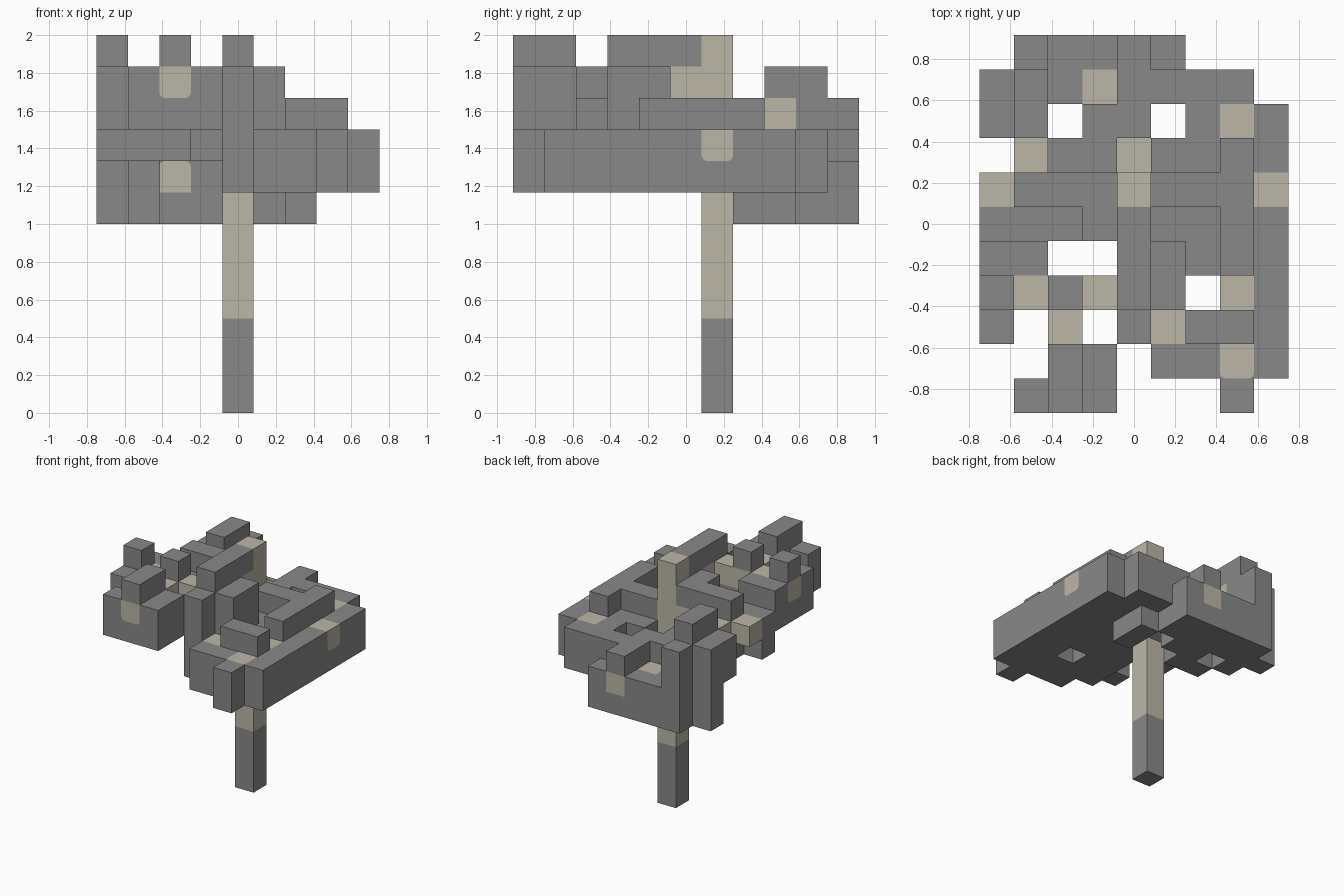
import bpy, bmesh
from mathutils import Vector

if "Cube" in bpy.data.objects:
    bpy.data.objects.remove(bpy.data.objects["Cube"], do_unlink=True)

UNIT = 1 / 6
CENTRE = Vector((4.5, 5.5, 0))


def material(name, color):
    m = bpy.data.materials.new(name)
    m.use_nodes = True
    m.diffuse_color = (*color, 1)
    m.node_tree.nodes["Principled BSDF"].inputs["Base Color"].default_value = (*color, 1)
    return m


GREY = material("leaf grey", (0.25, 0.25, 0.25))
TAN = material("wood tan", (0.5, 0.47, 0.39))

# Every occupied cell of the grid knows which part it belongs to
owner = {}
wooden_parts = set()


def fill(part, bottom, height, *plan):
    """Raise each plan rectangle (x, y, width=1, depth=1) into a block of cells."""
    for x, y, *size in plan:
        width, depth = (size + [1, 1])[:2] if len(size) < 2 else size
        for i in range(x, x + width):
            for j in range(y, y + depth):
                for k in range(bottom, bottom + height):
                    owner[i, j, k] = part


def limb(part, level, *plan, height=1):
    """A wooden limb, one cell thick unless a height is given."""
    wooden_parts.add(part)
    fill(part, level, height, *plan)


# Foliage: a broad slab for each cluster, then the raised tufts
fill("front_left_foliage", 9, 2, (1, 0, 3), (2, 1, 2), (2, 2), (0, 2), (0, 3, 4), (0, 4, 2))
fill("front_left_foliage", 11, 1, (2, 0, 1, 2), (0, 3), (2, 3))

fill("front_foliage", 7, 4, (4, 2, 1, 4), (5, 3, 1, 2))
fill("front_foliage", 11, 1, (4, 3, 1, 3))

fill("left_foliage", 8, 2, (0, 5, 3), (1, 6, 3))
fill("left_foliage", 9, 2, (1, 6, 3), (3, 5))

fill("right_foliage", 7, 2, (8, 1, 1, 8), (5, 1, 3, 2), (7, 0), (7, 3), (5, 4, 3, 4), (6, 8, 2, 2))
fill("right_foliage", 9, 1, (6, 2, 2), (7, 4, 1, 4), (5, 6, 2))

fill("back_right_foliage", 6, 3, (6, 7, 1, 2), (5, 9), (4, 8, 1, 3))
fill("back_right_foliage", 6, 2, (5, 10))

fill("back_left_foliage", 6, 2, (2, 9, 2, 2))
fill("back_left_foliage", 6, 3, (2, 7, 2), (3, 8))
fill("back_left_foliage", 6, 4, (0, 9), (1, 10))
fill("back_left_foliage", 6, 5, (1, 8, 1, 2))
fill("back_left_foliage", 8, 2, (0, 8))

# Trunk and limbs; wood replaces foliage where they overlap
fill("trunk_base", 0, 3, (4, 6))
limb("trunk", 3, (4, 6), height=9)
limb("front_limb", 10, (4, 3, 1, 3), (0, 3, 4), (2, 0, 1, 3))
limb("left_limb", 9, (0, 6, 4))
limb("right_limb", 8, (5, 6, 4), (5, 2, 3), (7, 1, 1, 8))
limb("back_limb", 7, (4, 7, 1, 4), (2, 7), (3, 9))
limb("back_left_limb", 9, (1, 7, 1, 2))

LEFT, DOWN = Vector((-1, 0, 0)), Vector((0, 0, -1))
FRONT = Vector((0, -1, 0))
DIRECTIONS = [LEFT, -LEFT, FRONT, -FRONT, DOWN, -DOWN]

# Rounded limb ends: name, cell, facing direction, side with the round corners
tips = [("front_limb_end", (2, 0, 10), FRONT, DOWN),
        ("front_limb_side_end", (0, 3, 10), LEFT, DOWN),
        ("back_limb_end", (2, 7, 7), FRONT, -DOWN),
        ("right_limb_end", (8, 6, 8), -LEFT, DOWN),
        ("right_limb_top_end", (7, 1, 8), -DOWN, FRONT)]
tip_faces = [(cell, facing) for name, cell, facing, side in tips]


def face_corners(cell, d):
    u = d.yzx
    v = d.cross(u)
    mid = Vector(cell) + (Vector((1, 1, 1)) + d) / 2 - CENTRE
    return [(mid + s / 2) * UNIT for s in (-u - v, u - v, u + v, v - u)]


def finish(name, bm, mats):
    mesh = bpy.data.meshes.new(name)
    bm.to_mesh(mesh)
    bm.free()
    for m in mats:
        mesh.materials.append(m)
    bpy.context.collection.objects.link(bpy.data.objects.new(name, mesh))


# Outer skin of each part
for part in sorted(set(owner.values())):
    bm = bmesh.new()
    for cell in [c for c, p in owner.items() if p == part]:
        for d in DIRECTIONS:
            beside = tuple(int(a + b) for a, b in zip(cell, d))
            if beside not in owner:
                face = bm.faces.new([bm.verts.new(p) for p in face_corners(cell, d)])
                is_wood = part in wooden_parts and (cell, d) not in tip_faces
                face.material_index = int(is_wood)
    bmesh.ops.remove_doubles(bm, verts=bm.verts, dist=0.001)
    finish(part, bm, [GREY, TAN] if part in wooden_parts else [GREY])

# Thin rounded plates on the limb ends
for name, cell, facing, side in tips:
    bm = bmesh.new()
    verts = [bm.verts.new(p + facing * 0.003) for p in face_corners(cell, facing)]
    mid = bm.faces.new(verts).calc_center_median()
    soft = [v for v in verts if (v.co - mid).dot(side) > 0]
    bmesh.ops.bevel(bm, geom=soft, offset=0.03, segments=3, profile=0.5, affect="VERTICES")
    finish(name, bm, [TAN])
